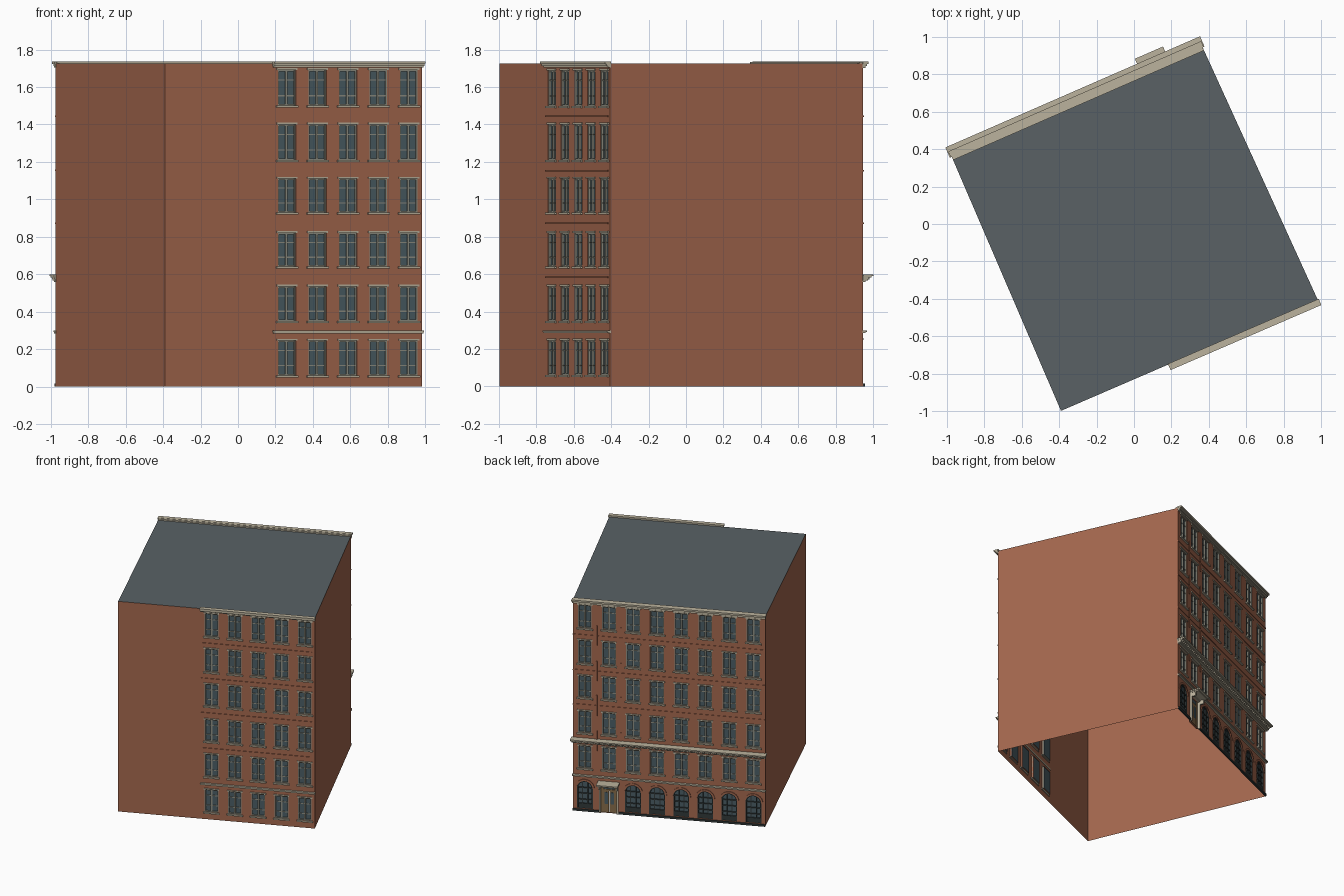
import bpy, bmesh, math
from mathutils import Matrix, Vector

if "Cube" in bpy.data.objects:
    bpy.data.objects.remove(bpy.data.objects["Cube"])

H = 1.725
A, B, C, D = (-.975, .362), (.365, .947), (.982, -.406), (-.39, -.998)
ROWS = [(.06, .245), (.35, .535), (.64, .82), (.93, 1.11), (1.21, 1.40), (1.50, 1.69)]
HW = .052  # half width of a window opening


def mat(name, c):
    m = bpy.data.materials.new(name)
    m.diffuse_color = (*c, 1)
    m.use_nodes = True
    m.node_tree.nodes["Principled BSDF"].inputs["Base Color"].default_value = m.diffuse_color
    return m


BRICK = mat("brick", (.37, .135, .075))
ROOF = mat("roofing", (.10, .12, .13))
STONE = mat("stone", (.50, .45, .34))
SASH = mat("sash", (.27, .27, .22))
GLASS = mat("glass", (.07, .11, .13))
DARK = mat("dark_metal", (.03, .04, .04))
WOOD = mat("wood", (.24, .15, .07))


def finish(name, bm, m, M=Matrix()):
    me = bpy.data.meshes.new(name)
    bm.to_mesh(me)
    bm.free()
    me.materials.append(m)
    ob = bpy.data.objects.new(name, me)
    ob.matrix_world = M
    bpy.context.collection.objects.link(ob)


def poly(bm, pts):
    bm.faces.new([bm.verts.new(p) for p in pts])


def box(bm, x0, x1, y0, y1, z0, z1):
    S = Matrix.Diagonal((x1 - x0, y1 - y0, z1 - z0, 1))
    T = Matrix.Translation(((x0 + x1) / 2, (y0 + y1) / 2, (z0 + z1) / 2))
    bmesh.ops.create_cube(bm, size=1, matrix=T @ S)


def boxes(name, m, M, items):
    bm = bmesh.new()
    for it in items:
        box(bm, *it)
    finish(name, bm, m, M)


def frame(p, q):
    # local x runs along the wall, y points into the building
    x = (Vector((*q, 0)) - Vector((*p, 0)))
    L = x.length
    x.normalize()
    y = Vector((0, 0, 1)).cross(x)
    M = Matrix((x, y, (0, 0, 1))).transposed().to_4x4()
    M.translation = (*p, 0)
    return M, L


def arc(cx, cz, r, n=12):
    return [(cx - r * math.cos(math.pi * i / n), cz + r * math.sin(math.pi * i / n)) for i in range(n + 1)]


def arch_ring(bm, cx, cz, r0, r1, y0, y1):
    a, b = arc(cx, cz, r0), arc(cx, cz, r1)
    for i in range(len(a) - 1):
        (p, q), (s, t) = (a[i], a[i + 1]), (b[i], b[i + 1])
        poly(bm, [(v[0], y0, v[1]) for v in (p, q, t, s)])
        poly(bm, [(q[0], y0, q[1]), (p[0], y0, p[1]), (p[0], y1, p[1]), (q[0], y1, q[1])])
        poly(bm, [(s[0], y0, s[1]), (t[0], y0, t[1]), (t[0], y1, t[1]), (s[0], y1, s[1])])


def wall(name, M, L, holes, depth=.016):
    # brick sheet with openings and their reveals
    bm = bmesh.new()
    xs = sorted({0, L} | {round(v, 5) for h in holes for v in h[:2]})
    zs = sorted({0, H} | {round(v, 5) for h in holes for v in h[2:]})
    for x0, x1 in zip(xs, xs[1:]):
        for z0, z1 in zip(zs, zs[1:]):
            cx, cz = (x0 + x1) / 2, (z0 + z1) / 2
            if not any(h[0] < cx < h[1] and h[2] < cz < h[3] for h in holes):
                poly(bm, [(x0, 0, z0), (x1, 0, z0), (x1, 0, z1), (x0, 0, z1)])
    for x0, x1, z0, z1 in holes:
        c = [(x0, z0), (x0, z1), (x1, z1), (x1, z0)]
        for (a, b), (e, f) in zip(c, c[1:] + c[:1]):
            poly(bm, [(a, 0, b), (e, 0, f), (e, depth, f), (a, depth, b)])
    bmesh.ops.remove_doubles(bm, verts=bm.verts, dist=1e-5)
    finish(name, bm, BRICK, M)


def windows(name, M, spots):
    # sash windows with stone lintel and sill
    g, s, t = [], [], []
    for cx, z0, z1 in spots:
        a, b, h = cx - HW, cx + HW, z1 - z0
        g.append((a, b, .013, .015, z0, z1))
        s += [(a, a + .008, .002, .014, z0, z1), (b - .008, b, .002, .014, z0, z1),
              (a, b, .003, .014, z0, z0 + .008), (a, b, .003, .014, z1 - .008, z1),
              (cx - .006, cx + .006, .003, .014, z0, z1)]
        s += [(a, b, .008, .014, z0 + h * k - .003, z0 + h * k + .003) for k in (.28, .72)]
        t += [(a - .007, b + .007, -.007, .004, z1, z1 + .01),
              (a - .01, b + .01, -.012, .006, z0 - .011, z0)]
    boxes(name + "_glass", GLASS, M, g)
    boxes(name + "_sashes", SASH, M, s)
    boxes(name + "_lintels_and_sills", STONE, M, t)


def cornice(name, M, x0, x1, steps):
    boxes(name, STONE, M, [(x0 - o * .2, x1 + o * .2, -o, .004, a, b) for o, a, b in steps])


# front facade, windows on the right part only
M, L = frame(D, C)
spots = [(.709 + .1773 * i, a, b) for i in range(5) for a, b in ROWS]
wall("front_wall", M, L, [(c - HW, c + HW, a, b) for c, a, b in spots])
windows("front_windows", M, spots)
X0 = .63
cornice("front_cornice", M, X0, L, [(.014, 1.705, 1.713), (.024, 1.713, 1.724), (.032, 1.724, 1.737)])
cornice("front_stone_band", M, X0, L, [(.014, .284, .290), (.018, .290, .298)])
boxes("front_brick_courses", BRICK, M,
      [(X0, L - .02, -.005, .002, z, z + .008) for z in (.578, .868, 1.15, 1.44)])

# rear facade, eight bays with arched ground floor and a doorway
M, L = frame(B, A)
bay = L / 8
cols = [bay * (i + .5) for i in range(8)]
DX = cols[1]
spots = [(c, a, b) for c in cols for a, b in ROWS[1:]]
R, SP, Z0 = .06, .187, .02
arches = [c for c in cols if c != DX]
holes = [(c - HW, c + HW, a, b) for c, a, b in spots]
holes += [(c - R, c + R, Z0, SP + R) for c in arches] + [(DX - R, DX + R, 0, .225)]
wall("rear_wall", M, L, holes)
windows("rear_windows", M, spots)

# arch spandrels, brick hoods, dark frames and glass
sp, hood, fr, gl = (bmesh.new() for _ in range(4))
for c in arches:
    pts = arc(c, SP, R)
    for half, k in ((pts[:7], -1), (pts[6:], 1)):
        poly(sp, [(c + k * R, 0, SP + R)] + [(x, 0, z) for x, z in half[::1]
             if (abs(x - c - k * R) > 1e-6 or abs(z - SP - R) > 1e-6)])
    arch_ring(hood, c, SP, R, R + .014, -.006, .012)
    arch_ring(fr, c, SP, R - .009, R, .002, .015)
    poly(gl, [(c - R, .014, Z0), (c + R, .014, Z0)] + [(x, .014, z) for x, z in pts[::-1]])
    box(fr, c - R, c - R + .009, .002, .015, Z0, SP)
    box(fr, c + R - .009, c + R, .002, .015, Z0, SP)
    for dx in (-.02, .02):
        box(fr, c + dx - .003, c + dx + .003, .005, .015, Z0, SP + .05)
    for z in (.09, .14, SP):
        box(fr, c - R, c + R, .005, .015, z - .004, z + .004)
    box(fr, c - R, c + R, .004, .015, Z0, .06)
bmesh.ops.recalc_face_normals(hood, faces=hood.faces)
finish("arch_spandrels", sp, BRICK, M)
finish("arch_hoods", hood, BRICK, M)
finish("arch_frames", fr, DARK, M)
finish("arch_glass", gl, GLASS, M)

# doorway: double door, stone surround, canopy on brackets
boxes("door_leaves", WOOD, M, [(DX - .044, DX - .002, .008, .015, 0, .18), (DX + .002, DX + .044, .008, .015, 0, .18),
                               (DX - .06, DX + .06, .006, .015, .178, .19), (DX - .06, DX - .044, .004, .015, 0, .225),
                               (DX + .044, DX + .06, .004, .015, 0, .225)])
boxes("door_glass", GLASS, M, [(DX - .036, DX - .010, .006, .012, .07, .165), (DX + .010, DX + .036, .006, .012, .07, .165),
                               (DX - .05, DX + .05, .012, .016, .19, .225)])
boxes("door_surround", STONE, M, [(DX - .074, DX - .06, -.014, .006, 0, .232), (DX + .06, DX + .074, -.014, .006, 0, .232),
                                  (DX - .074, DX + .074, -.014, .006, .225, .24)])
boxes("door_canopy", STONE, M, [(DX - .076, DX + .076, -.07, .003, .238, .247), (DX - .082, DX + .082, -.085, .003, .247, .258),
                                (DX - .073, DX - .061, -.045, .003, .205, .238), (DX + .061, DX + .073, -.045, .003, .205, .238)])

# rear bands and cornices
cornice("rear_stone_band", M, 0, L, [(.014, .284, .290), (.02, .290, .298)])
cornice("rear_middle_cornice", M, 0, L, [(.014, .558, .566), (.026, .566, .574), (.044, .582, .589), (.056, .589, .599), (.03, .574, .582)])
boxes("cornice_dentils", STONE, M, [(L * (i + .3) / 64, L * (i + .7) / 64, -.04, .002, .572, .582) for i in range(64)])
cornice("rear_roof_cornice", M, 0, L, [(.012, 1.703, 1.712), (.02, 1.712, 1.723), (.03, 1.723, 1.737)])
boxes("rear_parapet_cap", STONE, M, [(0, L, 0, .022, 1.72, 1.735)])
boxes("rear_plinth", DARK, M, [(0, DX - .076, -.01, .002, 0, .016), (DX + .076, L, -.01, .002, 0, .016)])
boxes("rear_brick_courses", BRICK, M, [(0, L, -.004, .002, z, z + .008) for z in (.868, 1.15, 1.44)])
# raised brick strips flanking the bay above the door
boxes("rear_brick_strips", BRICK, M, [(DX + k * bay / 2 - .004, DX + k * bay / 2 + .004, -.007, .002, a[1] - .03, b[0] + .03)
                                      for k in (-1, 1) for a, b in zip(ROWS[1:], ROWS[2:])])

# plain side walls and flat roof
for name, p, q in (("right_wall", C, B), ("left_wall", A, D)):
    M, L = frame(p, q)
    wall(name, M, L, [])
bm = bmesh.new()
poly(bm, [(*p, H) for p in (D, C, B, A)])
finish("roof", bm, ROOF)
